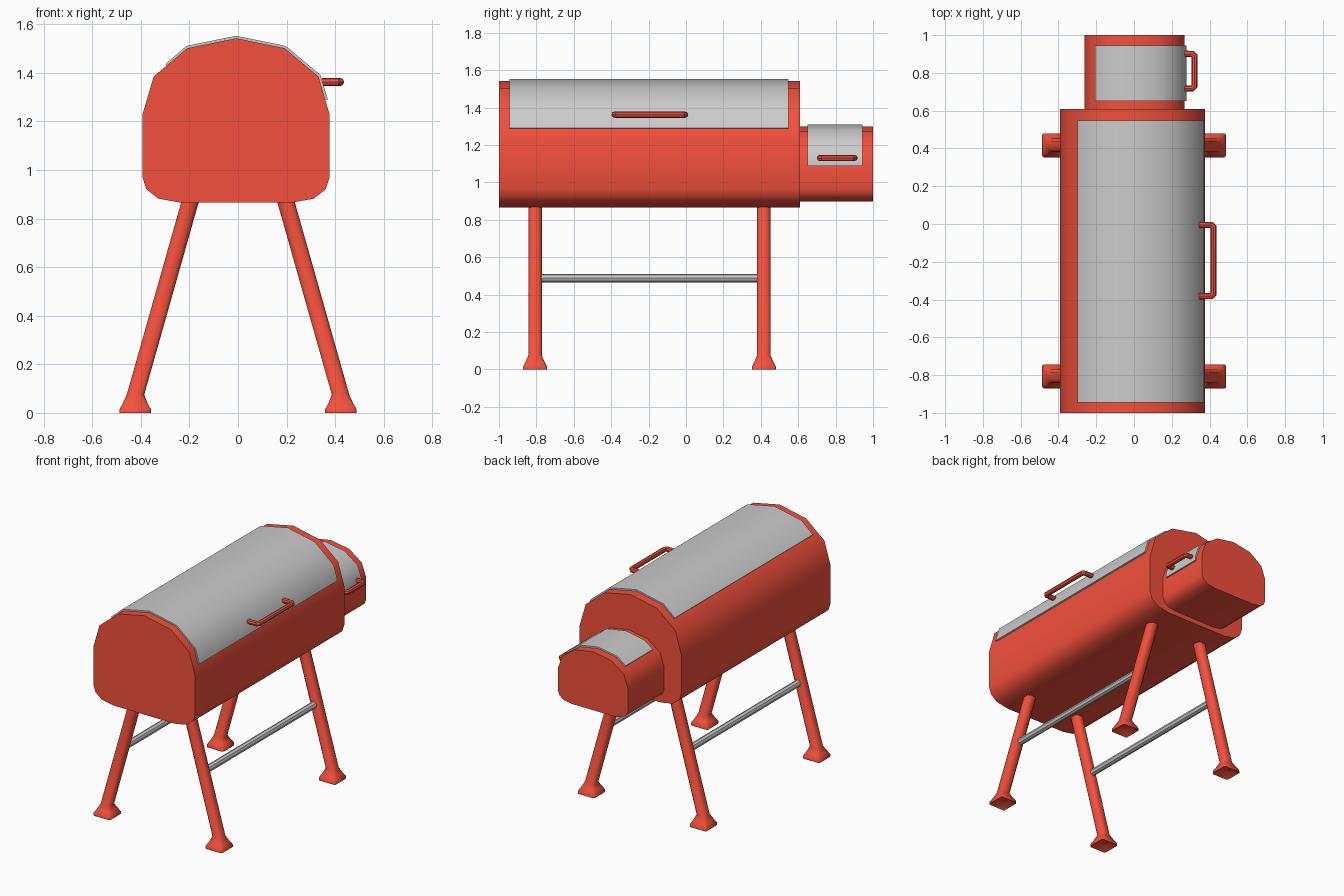
import bpy, bmesh, math
from mathutils import Vector

if "Cube" in bpy.data.objects:
    bpy.data.objects.remove(bpy.data.objects["Cube"])

red = bpy.data.materials.new("red_paint")
red.diffuse_color = (0.9, 0.08, 0.045, 1)
red.use_nodes = True
red.node_tree.nodes["Principled BSDF"].inputs["Base Color"].default_value = red.diffuse_color


def finish(name, bm, mat=None, angle=40):
    bmesh.ops.recalc_face_normals(bm, faces=bm.faces)
    me = bpy.data.meshes.new(name)
    bm.to_mesh(me)
    bm.free()
    ob = bpy.data.objects.new(name, me)
    bpy.context.collection.objects.link(ob)
    if mat:
        me.materials.append(mat)
    bpy.ops.object.select_all(action='DESELECT')
    ob.select_set(True)
    bpy.context.view_layer.objects.active = ob
    bpy.ops.object.shade_smooth_by_angle(angle=math.radians(angle))
    return ob


def loft(name, rings, mat=None, angle=40):
    """Skin a list of equal-length closed rings and cap both ends."""
    bm = bmesh.new()
    vs = [[bm.verts.new(p) for p in r] for r in rings]
    n = len(vs[0])
    for a, b in zip(vs, vs[1:]):
        for i in range(n):
            j = (i + 1) % n
            bm.faces.new((a[i], a[j], b[j], b[i]))
    bm.faces.new(vs[0])
    bm.faces.new(vs[-1])
    return finish(name, bm, mat, angle)


def extrude(name, profile, y0, y1, mat=None):
    return loft(name, [[(x, y, z) for x, z in profile] for y in (y0, y1)], mat)


def mirrored(half, cx):
    """Half profile from bottom to top centre, mirrored about cx."""
    right = [(cx + x, z) for x, z in half]
    left = [(cx - x, z) for x, z in reversed(half) if x > 0]
    return right + left


def offset(path, d):
    """Offset an open path sideways with mitred corners."""
    pts = [Vector(p) for p in path]
    out = []
    for i, p in enumerate(pts):
        segs = [(pts[k + 1] - pts[k]).normalized()
                for k in (i - 1, i) if 0 <= k < len(pts) - 1]
        ns = [Vector((-s.y, s.x)) for s in segs]
        m = sum(ns, Vector((0, 0))).normalized()
        out.append(tuple(p + m * d / m.dot(ns[0])))
    return out


def lid(name, path, y0, y1, out, inn):
    extrude(name, offset(path, out) + offset(path, -inn)[::-1], y0, y1)


def handle(name, x0, x1, y0, y1, z, r=0.017):
    cu = bpy.data.curves.new(name, 'CURVE')
    cu.dimensions = '3D'
    cu.bevel_depth, cu.bevel_resolution, cu.use_fill_caps = r, 2, True
    c = 0.012
    pts = [(x0, y0), (x1 - c, y0), (x1, y0 + c), (x1, y1 - c), (x1 - c, y1), (x0, y1)]
    sp = cu.splines.new('POLY')
    sp.points.add(len(pts) - 1)
    for q, (x, y) in zip(sp.points, pts):
        q.co = (x, y, z, 1)
    tmp = bpy.data.objects.new(name + "_path", cu)
    bpy.context.collection.objects.link(tmp)
    bm = bmesh.new()
    bm.from_mesh(tmp.evaluated_get(bpy.context.evaluated_depsgraph_get()).to_mesh())
    bpy.data.objects.remove(tmp)
    finish(name, bm, red)


# Main cooking chamber and its lid
chamber = [(0.232, 0.866), (0.32, 0.882), (0.369, 0.92), (0.385, 0.969),
           (0.385, 1.229), (0.339, 1.385), (0.2, 1.501), (0, 1.542)]
extrude("cooking_chamber", mirrored(chamber, -0.008), -1, 0.61, red)
lid("chamber_lid", [(0.36, 1.288), (0.331, 1.385), (0.192, 1.501), (-0.008, 1.542),
                    (-0.208, 1.501), (-0.292, 1.428)], -0.944, 0.548, 0.014, 0.01)
handle("chamber_handle", 0.345, 0.421, -0.382, -0.005, 1.362)

# Firebox at the rear and its lid
firebox = [(0.16, 0.898), (0.22, 0.908), (0.253, 0.931), (0.265, 0.962),
           (0.265, 1.115), (0.233, 1.206), (0.138, 1.274), (0, 1.298)]
extrude("firebox", mirrored(firebox, 0.003), 0.6, 1, red)
lid("firebox_lid", [(0.268, 1.088), (0.268, 1.115), (0.236, 1.206), (0.141, 1.274),
                    (0.003, 1.298), (-0.135, 1.274), (-0.2, 1.228)], 0.65, 0.944, 0.012, 0.01)
handle("firebox_handle", 0.25, 0.32, 0.717, 0.901, 1.13)


# Splayed legs with flared feet
def octagon(cx, cy, z, h, cut):
    k = h - cut
    o = [(h, -k), (h, k), (k, h), (-k, h), (-h, k), (-h, -k), (-k, -h), (k, -h)]
    return [(cx + x, cy + y, z) for x, y in o]


for side, sx in (("left", -1), ("right", 1)):
    for end, y in (("front", -0.807), ("rear", 0.416)):
        loft(f"{end}_{side}_leg", [
            octagon(sx * 0.423, y, 0.025, 0.03, 0.01),
            octagon(sx * 0.423, y, 0.0, 0.064, 0.008),
            octagon(sx * 0.423, y, 0.015, 0.064, 0.008),
            octagon(sx * 0.423, y, 0.042, 0.05, 0.012),
            octagon(sx * 0.422, y, 0.075, 0.036, 0.016),
            octagon(sx * 0.18, y, 0.93, 0.036, 0.018)], red, 50)
    # Grey rail joining the legs on this side
    rail = [(sx * 0.305 + 0.023 * math.cos(a), 0.488 + 0.023 * math.sin(a))
            for a in (math.tau * i / 8 for i in range(8))]
    extrude(f"{side}_rail", rail, -0.8, 0.41).data.shade_smooth()
